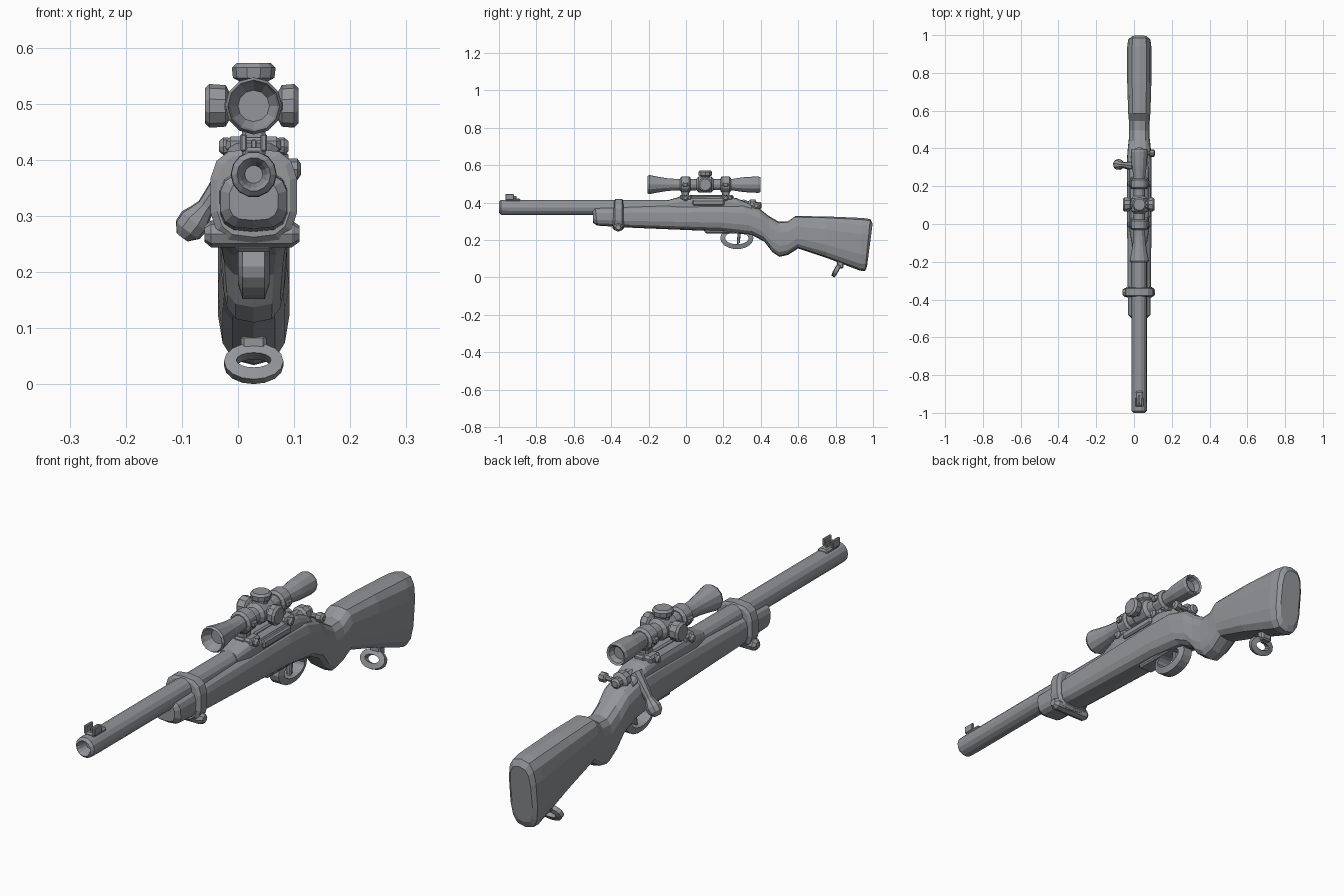
import bpy, bmesh, math
from mathutils import Vector

if "Cube" in bpy.data.objects:
    bpy.data.objects.remove(bpy.data.objects["Cube"])

X = 0.028   # the body's centre plane

# Dark gunmetal grey for every part
steel = bpy.data.materials.new("dark_grey")
steel.diffuse_color = (.29, .30, .315, 1)
steel.use_nodes = True
steel.node_tree.nodes["Principled BSDF"].inputs["Base Color"].default_value = steel.diffuse_color


def make(name, rings, loop=False):
    """Skin a list of equal-length vertex rings into a flat-shaded object."""
    bm = bmesh.new()
    rows = [[bm.verts.new(p) for p in r] for r in rings]
    n = len(rows[0])
    pairs = list(zip(rows, rows[1:])) + ([(rows[-1], rows[0])] if loop else [])
    for a, b in pairs:
        for i in range(n):
            j = (i + 1) % n
            bm.faces.new((a[i], a[j], b[j], b[i]))
    if not loop:
        bm.faces.new(rows[0])
        bm.faces.new(rows[-1])
    bmesh.ops.recalc_face_normals(bm, faces=bm.faces)
    me = bpy.data.meshes.new(name)
    bm.to_mesh(me)
    bm.free()
    me.materials.append(steel)
    ob = bpy.data.objects.new(name, me)
    bpy.context.collection.objects.link(ob)
    return ob


def loft(name, sections, sides=14, power=0.65):
    """Rounded sections (y_low, z_low, y_high, z_high, half_width)."""
    rings = []
    for yb, zb, yt, zt, hw in sections:
        ring = []
        for k in range(sides):
            a = math.tau * (k + 0.5) / sides
            c, s = math.cos(a), math.sin(a)
            u = math.copysign(abs(c) ** power, c)
            t = (math.copysign(abs(s) ** power, s) + 1) / 2
            ring.append((X + hw * u, yb + (yt - yb) * t, zb + (zt - zb) * t))
        rings.append(ring)
    return make(name, rings)


def lathe(name, profile, centre, axis=(0, 1, 0), sides=12):
    """Revolve (distance, radius) pairs about an axis."""
    q = Vector((0, 0, 1)).rotation_difference(Vector(axis))
    rings = []
    for d, r in profile:
        rings.append([Vector(centre) + q @ Vector((
            r * math.cos(math.tau * k / sides), r * math.sin(math.tau * k / sides), d))
            for k in range(sides)])
    return make(name, rings)


def box(name, centre, size, bevel=0.006):
    bpy.ops.mesh.primitive_cube_add(size=1, location=centre)
    ob = bpy.context.object
    ob.name = name
    ob.scale = size
    bpy.ops.object.transform_apply(location=False, rotation=False, scale=True)
    ob.data.materials.append(steel)
    m = ob.modifiers.new("Bevel", 'BEVEL')
    m.width = bevel
    m.segments = 1
    return ob


def hoop(name, centre, rx, rz, thick, width, rot=0.0, flip=False, sides=16):
    """Elliptical hoop in the x-z plane (or y-z if flipped), tilted about x."""
    rings = []
    for k in range(sides):
        a = math.tau * k / sides
        ring = []
        for dr, dw in ((-thick, -width), (thick, -width * .7), (thick, width * .7), (-thick, width)):
            u, w = (rx + dr) * math.cos(a), (rz + dr) * math.sin(a)
            p = (dw, u, w) if flip else (u, dw * math.cos(rot) - w * math.sin(rot),
                                         dw * math.sin(rot) + w * math.cos(rot))
            ring.append(Vector(centre) + Vector(p))
        rings.append(ring)
    return make(name, rings, loop=True)


# Stock: fore-end, wrist, pistol grip and butt
loft("stock", [
    (-.497, .292, -.497, .362, .044), (-.475, .277, -.485, .375, .060),
    (-.30, .266, -.30, .382, .063), (.20, .245, .20, .397, .067),
    (.355, .225, .30, .397, .067), (.42, .190, .39, .370, .061),
    (.46, .137, .44, .330, .056), (.50, .110, .495, .298, .055),
    (.545, .120, .545, .300, .056), (.60, .155, .585, .328, .060),
    (.75, .105, .75, .326, .065), (.93, .036, .94, .318, .065),
    (.957, .034, .985, .312, .060), (.968, .058, .998, .288, .045)])

# Barrel with recessed bore
lathe("barrel", [(-.96, .016), (-.99, .024), (-1.0, .030), (-.99, .040),
                 (-.94, .041), (-.1, .041), (.05, .04)], (X, 0, .374), sides=14)

# Front sight: base, blade and two ears
box("front_sight_base", (X, -.925, .413), (.042, .08, .018))
box("front_sight_blade", (X, -.93, .424), (.010, .045, .024), .002)
for s in (-1, 1):
    box("front_sight_ear", (X + s * .018, -.943, .43), (.012, .045, .032), .003)

# Receiver and bolt
loft("receiver", [(-.11, .35, -.10, .412, .040), (-.04, .35, -.03, .432, .052),
                  (.22, .35, .20, .434, .054), (.30, .34, .27, .424, .052),
                  (.37, .33, .345, .392, .046)])
lathe("bolt_shroud", [(.25, .026), (.335, .026), (.345, .034), (.37, .034), (.378, .020),
                      (.398, .020), (.404, .012)], (X, 0, .384), sides=10)
box("ejection_port", (X + .05, .12, .40), (.024, .17, .030))

# Bolt handle with round knob, and the safety lever opposite
axis = Vector((-.088, .01, -.115)).normalized()
lathe("bolt_handle", [(0, .026), (.05, .022), (.105, .016), (.122, .022), (.138, .029),
                      (.158, .027), (.174, .013)], (X - .022, .305, .400), axis, 9)
lathe("safety_lever", [(0, .010), (.045, .010), (.050, .019), (.070, .019), (.076, .010)],
      (X + .008, .375, .383), (1, 0, 0), 8)

# Barrel band and front sling swivel
loft("barrel_band", [(-.392, .262, -.384, .410, .066), (-.382, .252, -.378, .420, .078),
                     (-.342, .252, -.342, .420, .078), (-.332, .262, -.336, .410, .066)])
lathe("front_swivel", [(-.088, .014), (-.076, .024), (.068, .024), (.082, .014)],
      (X, -.362, .268), (1, 0, 0), 8)

# Scope tube with hollow ends
S = .496
lathe("scope_tube", [(-.165, .028), (-.19, .042), (-.205, .046), (-.195, .051), (-.15, .042),
                     (-.10, .034), (-.06, .031), (.06, .030), (.20, .030), (.25, .031),
                     (.31, .040), (.385, .044), (.397, .040), (.393, .032), (.37, .026)],
      (X, 0, S), sides=12)
lathe("scope_turret_hub", [(.055, .029), (.068, .043), (.135, .043), (.148, .029)], (X, 0, S))

# Adjustment turrets: top, left and right
for name, ax, top in (("top_turret", (0, 0, 1), .076), ("left_turret", (-1, 0, 0), .087),
                      ("right_turret", (1, 0, 0), .080)):
    lathe(name, [(0, .026), (.044, .026), (.050, .037), (top - .008, .039), (top, .031)],
          (X, .103, S), ax, 10)

# Scope rings with feet and side screws
box("scope_rail", (X, .11, .430), (.046, .29, .020))
for y in (-.003, .212):
    lathe("scope_ring", [(-.028, .034), (-.020, .044), (.020, .044), (.028, .034)], (X, y, S))
    box("ring_post", (X, y, .453), (.042, .040, .045))
    box("ring_foot", (X, y + .005, .426), (.098, .062, .030), .008)
    for s in (-1, 1):
        lathe("ring_screw", [(.02, .013), (.054, .016), (.062, .009)],
              (X, y, .424), (s, 0, 0), 8)
        box("ring_clamp", (X + s * .040, y, S), (.024, .030, .024))

# Trigger guard, trigger and floor plate
hoop("trigger_guard", (X, .272, .210), .076, .046, .013, .028, flip=True, sides=18)
loft("trigger", [(.262, .17, .275, .175, .009), (.272, .18, .288, .185, .010),
                 (.275, .25, .295, .25, .011)], 8)
box("floor_plate", (X, .20, .246), (.066, .20, .020))

# Rear sling swivel
box("rear_swivel_stud", (X, .825, .068), (.046, .034, .040))
hoop("rear_swivel", (X, .803, .037), .042, .026, .011, .013, rot=-.5)
